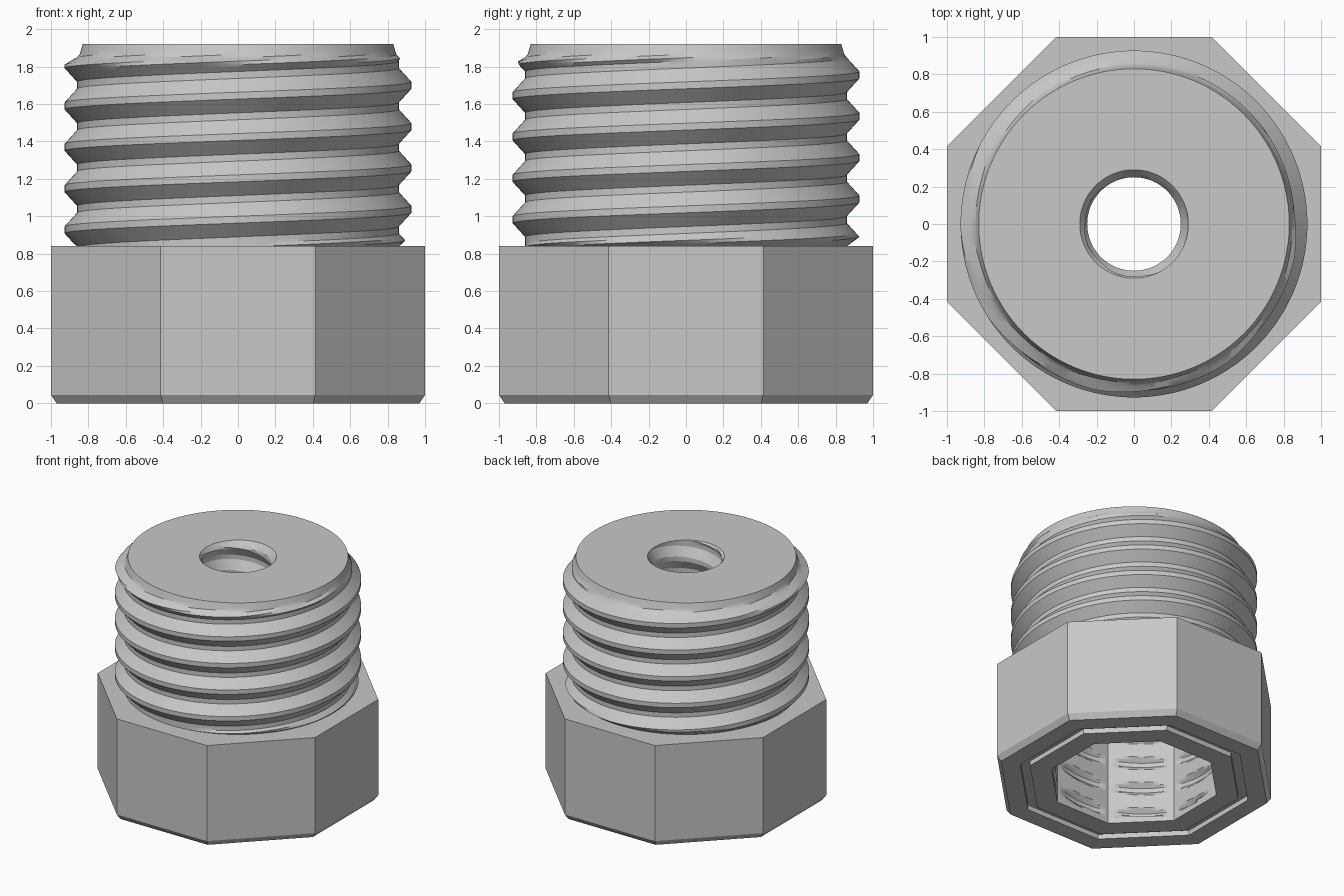
import bpy, bmesh, math
from math import pi, cos, sin

cube = bpy.data.objects.get("Cube")
if cube:
    bpy.data.objects.remove(cube, do_unlink=True)

COLS, PITCH, CREST = 160, 0.221, 1.70   # columns, thread pitch, crest height at angle zero
STEPS = 12                              # rows per thread turn
Z_BASE, Z_TOP, Z_CAP = 0.84, 1.92, 1.60
CAVITY = 0.60                           # apothem of the inner octagon

grey = bpy.data.materials.new("grey_plastic")
grey.use_nodes = True
colour = (0.58, 0.58, 0.58, 1)
grey.diffuse_color = colour
grey.node_tree.nodes["Principled BSDF"].inputs["Base Color"].default_value = colour


def finish(name, bm, smooth=None):
    bmesh.ops.remove_doubles(bm, verts=bm.verts, dist=1e-5)
    mesh = bpy.data.meshes.new(name)
    bm.to_mesh(mesh)
    bm.free()
    mesh.materials.append(grey)
    ob = bpy.data.objects.new(name, mesh)
    bpy.context.collection.objects.link(ob)
    if smooth:
        bpy.ops.object.select_all(action="DESELECT")
        ob.select_set(True)
        bpy.context.view_layer.objects.active = ob
        bpy.ops.object.shade_smooth_by_angle(angle=math.radians(smooth))
    return ob


def octagon(apothem, angle):
    """Distance from the axis to an octagon with flats on the axes."""
    step = pi / 4
    return apothem / cos((angle + step / 2) % step - step / 2)


def loft(bm, rings):
    """Skin rows of points; each row runs once around the axis."""
    rows = [[bm.verts.new(p) for p in ring] for ring in rings]
    for low, high in zip(rows, rows[1:]):
        for i in range(len(low) - 1):
            corners = (low[i], low[i + 1], high[i + 1], high[i])
            flat = []
            for v in corners:
                if all((v.co - u.co).length > 1e-6 for u in flat):
                    flat.append(v)
            if len(flat) > 2:
                bm.faces.new(flat)


def ring(radius, z, count=COLS):
    """Closed row of points; radius is a number or a function of angle."""
    start = pi / 8
    angles = [start + 2 * pi * i / count for i in range(count + 1)]
    get = radius if callable(radius) else (lambda a: radius)
    return [(get(a) * cos(a), get(a) * sin(a), z) for a in angles]


def oct_ring(apothem, z, count=8):
    return ring(lambda a: octagon(apothem, a), z, count)


def helix_rows(z0, z1, shape):
    """Rows that follow the thread, trimmed between z0 and z1."""
    first = int((z0 - CREST) / PITCH - 2) * STEPS
    last = int((z1 - CREST) / PITCH + 2) * STEPS
    rows = []
    for k in range(first, last + 1):
        row = []
        for i in range(COLS + 1):
            a = pi / 8 + 2 * pi * i / COLS
            z = CREST + PITCH * (k / STEPS + a / (2 * pi))
            z = min(max(z, z0), z1)
            r = shape(a, z)
            row.append((r * cos(a), r * sin(a), z))
        rows.append(row)
    return rows


def thread(a, z):
    """Trapezoid thread height from 0 at the root to 1 at the crest."""
    t = (z - CREST) / PITCH - a / (2 * pi)
    d = abs(t - round(t))
    return min(max((5 / 12 - d) * 3, 0), 1)


# Octagonal base: shoulder, sides, chamfer and grooved underside
bm = bmesh.new()
section = [(0.70, Z_BASE), (1.0, Z_BASE), (1.0, 0.045), (0.97, 0), (0.83, 0),
           (0.83, 0.04), (0.76, 0.04), (0.76, 0), (CAVITY, 0)]
loft(bm, [oct_ring(r, z) for r, z in reversed(section)])
finish("octagonal_base", bm)


# Outer thread, fading out at both ends
def outer_shape(a, z):
    r = 0.86 + 0.067 * thread(a, z)
    if z > 1.855:
        top = 0.83 + (Z_TOP - z) * 0.3
    else:
        top = 0.85 + (1.855 - z) * 1.8
    bottom = 0.86 + (z - Z_BASE) * 1.4
    return min(r, top, bottom)


bm = bmesh.new()
loft(bm, helix_rows(Z_BASE, Z_TOP, outer_shape))
finish("outer_thread", bm, 28)

# Flat top around the hole
bm = bmesh.new()
loft(bm, [ring(0.83, Z_TOP), ring(0.29, Z_TOP)])
finish("top_face", bm)


# Threaded hole through the top
def hole_shape(a, z):
    return max(0.25 + 0.04 * thread(a, z), 0.29 - (Z_TOP - z) * 0.8)


bm = bmesh.new()
loft(bm, list(reversed(helix_rows(Z_CAP, Z_TOP, hole_shape))))
finish("threaded_hole", bm, 28)


# Octagonal cavity with thread grooves cut into the flats
def cavity_shape(a, z):
    wall = octagon(CAVITY, a)
    if z < 0.06 or z > Z_CAP - 0.06:
        return wall
    return max(wall, 0.57 + 0.067 * thread(a, z))


bm = bmesh.new()
loft(bm, list(reversed(helix_rows(0, Z_CAP, cavity_shape))))
finish("cavity_wall", bm)

# Ceiling of the cavity
bm = bmesh.new()
loft(bm, [ring(0.25, Z_CAP), oct_ring(CAVITY, Z_CAP, COLS)])
finish("cavity_ceiling", bm)
